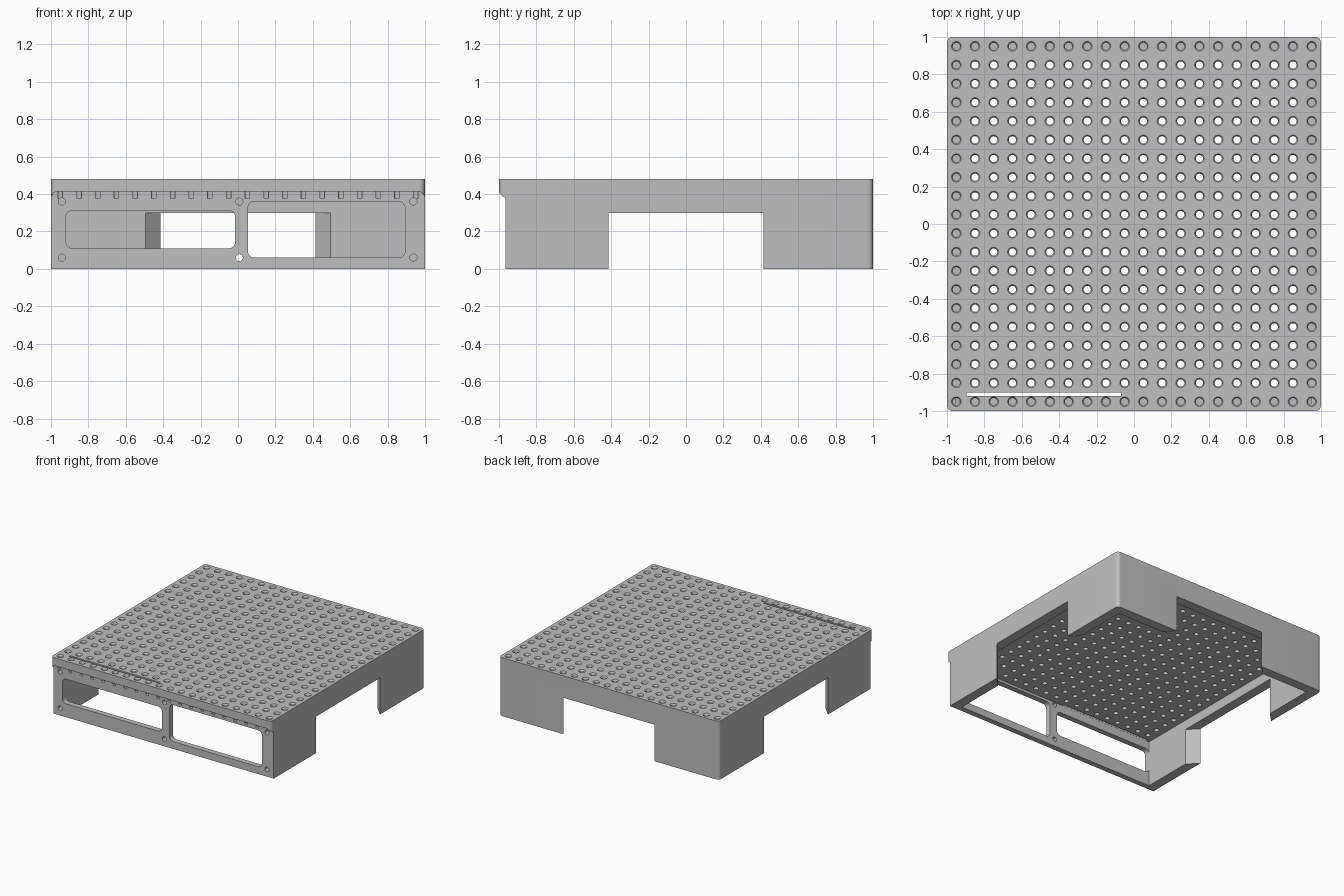
import bpy, bmesh
from math import sin, cos, pi, radians
from mathutils import Matrix

cube = bpy.data.objects.get("Cube")
if cube:
    bpy.data.objects.remove(cube, do_unlink=True)

grey = bpy.data.materials.new("plain_grey")
grey.use_nodes = True
COLOUR = (0.52, 0.52, 0.52, 1)
grey.diffuse_color = COLOUR
grey.node_tree.nodes["Principled BSDF"].inputs["Base Color"].default_value = COLOUR


def rounded(x0, x1, y0, y1, r, steps=8):
    """Outline of a rectangle with rounded corners."""
    corners = [(x1 - r, y1 - r), (x0 + r, y1 - r), (x0 + r, y0 + r), (x1 - r, y0 + r)]
    return [(cx + r * cos(a), cy + r * sin(a))
            for q, (cx, cy) in enumerate(corners)
            for a in [(q + i / steps) * pi / 2 for i in range(steps + 1)]]


def rect(x0, x1, y0, y1):
    return [(x0, y0), (x1, y0), (x1, y1), (x0, y1)]


def circle(x, y, r, n=20):
    return [(x + r * cos(2 * pi * i / n), y + r * sin(2 * pi * i / n)) for i in range(n)]


def loft(bm, sections, matrix=Matrix()):
    """Closed solid through (outline, height) sections."""
    rings = [[bm.verts.new(matrix @ Matrix.Translation((x, y, z)).translation) for x, y in o]
             for o, z in sections]
    bm.faces.new(rings[0][::-1])
    bm.faces.new(rings[-1])
    for a, b in zip(rings, rings[1:]):
        for i in range(len(a)):
            j = (i + 1) % len(a)
            bm.faces.new((a[i], a[j], b[j], b[i]))


def build(name, bm):
    mesh = bpy.data.meshes.new(name)
    bmesh.ops.recalc_face_normals(bm, faces=bm.faces)
    bm.to_mesh(mesh)
    bm.free()
    mesh.materials.append(grey)
    obj = bpy.data.objects.new(name, mesh)
    bpy.context.collection.objects.link(obj)
    return obj


def cut(target, name, bm):
    """Subtract a solid from the target, then discard it."""
    cutter = build(name, bm)
    cutter.hide_render = True
    mod = target.modifiers.new(name, 'BOOLEAN')
    mod.operation = 'DIFFERENCE'
    mod.solver = 'EXACT'
    mod.object = cutter
    bpy.ops.object.modifier_apply(modifier=mod.name)
    bpy.data.objects.remove(cutter, do_unlink=True)


# Outer block with rounded upright edges
bm = bmesh.new()
outer = rounded(-1, 1, -1, 1, 0.03)
loft(bm, [(outer, 0), (outer, 0.48)])
body = build("perforated_housing", bm)
bpy.context.view_layer.objects.active = body
body.select_set(True)

# Hollow underside
bm = bmesh.new()
inner = rect(-0.92, 0.92, -0.92, 0.92)
loft(bm, [(inner, -0.1), (inner, 0.38)])
cut(body, "cavity", bm)

# Openings in the back and side walls, flaring inward
bm = bmesh.new()
flare = [(-0.515, 0.90), (0.515, 0.90), (0.395, 1.02), (-0.395, 1.02)]
for angle in (-90, 0, 90):
    loft(bm, [(flare, -0.1), (flare, 0.3)], Matrix.Rotation(radians(angle), 4, 'Z'))
cut(body, "wall_openings", bm)

# Recess of the front panel
upright = Matrix.Rotation(pi / 2, 4, 'X')
bm = bmesh.new()
recess = rounded(-1.002, 1.002, -0.5, 0.415, 0.045)
loft(bm, [(recess, 0.965), (recess, 1.1)], upright)
cut(body, "front_recess", bm)

# Two front windows and six screw holes
bm = bmesh.new()
outlines = [rounded(-0.92, -0.015, 0.11, 0.312, 0.035),
            rounded(0.053, 0.893, 0.06, 0.36, 0.035)]
outlines += [circle(x, z, 0.019) for x in (-0.942, 0.007, 0.938) for z in (0.06, 0.36)]
for o in outlines:
    loft(bm, [(o, 0.9), (o, 1.1)], upright)
cut(body, "front_windows", bm)

# Grid of countersunk holes in the top
bm = bmesh.new()
for i in range(20):
    for j in range(20):
        x, y = -0.95 + i / 10, -0.95 + j / 10
        shaft, rim = circle(x, y, 0.0195, 16), circle(x, y, 0.026, 16)
        loft(bm, [(shaft, 0.376), (shaft, 0.47), (rim, 0.48), (rim, 0.5)])
cut(body, "top_holes", bm)

# Long slot behind the front panel
bm = bmesh.new()
slot = rect(-0.895, -0.07, -0.919, -0.902)
loft(bm, [(slot, 0.3), (slot, 0.5)])
cut(body, "top_slot", bm)

bpy.ops.object.shade_smooth_by_angle(angle=radians(30))
